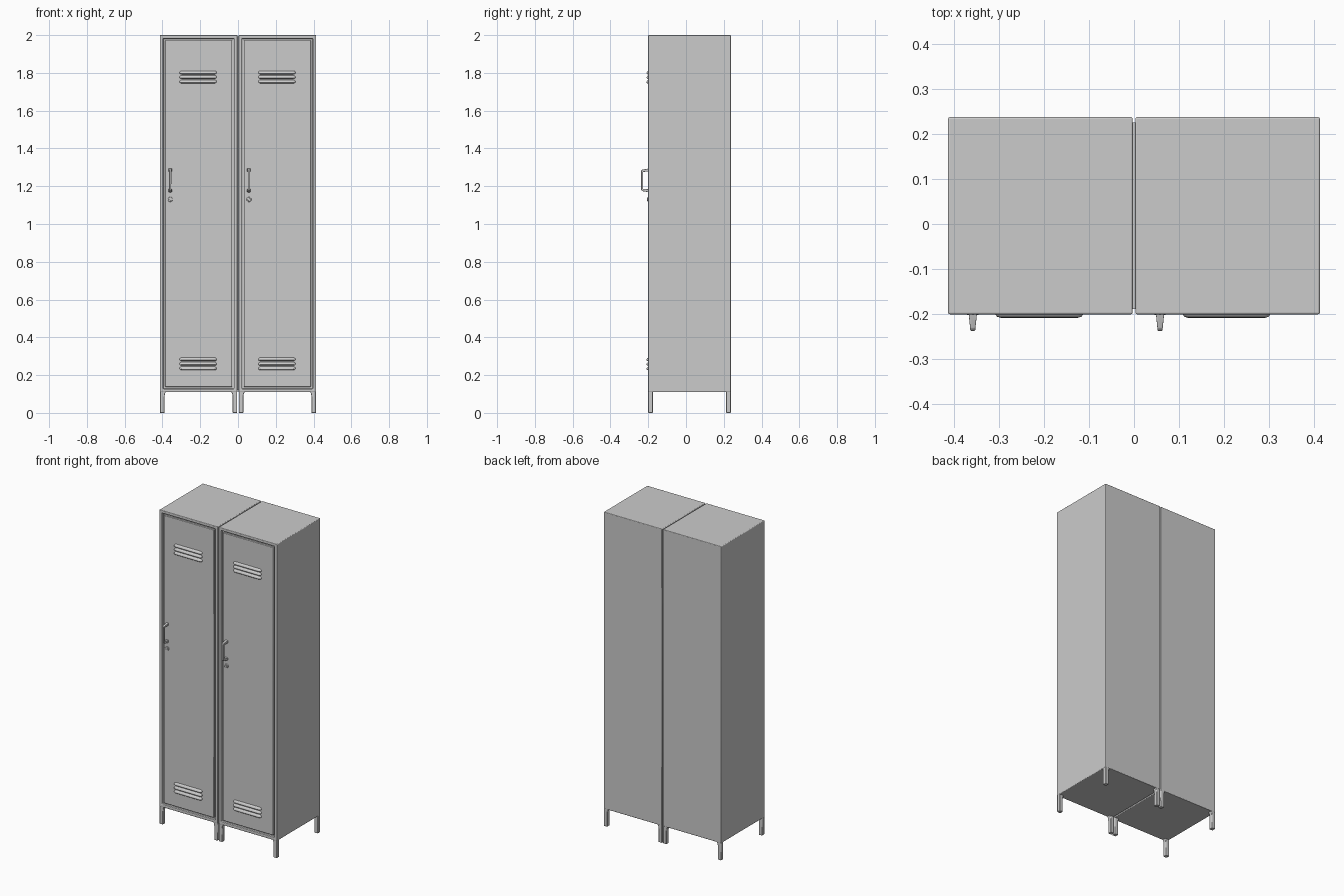
import bpy, bmesh, math
from mathutils import Vector

if "Cube" in bpy.data.objects:
    bpy.data.objects.remove(bpy.data.objects["Cube"])

FRONT, BACK = -0.201, 0.238
BOTTOM, TOP = 0.11, 2.0
WIDTH = 0.411


def finish(name, bm, bevel=0.0, segments=2):
    bmesh.ops.recalc_face_normals(bm, faces=bm.faces)
    mesh = bpy.data.meshes.new(name)
    bm.to_mesh(mesh)
    bm.free()
    ob = bpy.data.objects.new(name, mesh)
    bpy.context.collection.objects.link(ob)
    if bevel:
        mod = ob.modifiers.new("rounded_edges", 'BEVEL')
        mod.width, mod.segments = bevel, segments
        mod.limit_method = 'ANGLE'
    bpy.ops.object.select_all(action='DESELECT')
    ob.select_set(True)
    bpy.context.view_layer.objects.active = ob
    bpy.ops.object.shade_smooth_by_angle(angle=math.radians(40))
    return ob


def box_mesh(lo, hi):
    bm = bmesh.new()
    bmesh.ops.create_cube(bm, size=1)
    lo, hi = Vector(lo), Vector(hi)
    for v in bm.verts:
        v.co = Vector([lo[i] + (v.co[i] + 0.5) * (hi[i] - lo[i]) for i in range(3)])
    return bm


def box(name, lo, hi, bevel=0.0, segments=2):
    return finish(name, box_mesh(lo, hi), bevel, segments)


def disc(name, x, z, radius, y_wall, y_front, bevel, top_ratio=1.0):
    bm = bmesh.new()
    bmesh.ops.create_cone(bm, cap_ends=True, segments=24, radius1=radius,
                          radius2=radius * top_ratio, depth=y_wall - y_front)
    for v in bm.verts:
        v.co = Vector((x + v.co.x, (y_wall + y_front) / 2 - v.co.z, z + v.co.y))
    return finish(name, bm, bevel)


def cabinet(x0):
    # Box body with the front opening sunk behind a narrow frame
    bm = box_mesh((x0, FRONT, BOTTOM), (x0 + WIDTH, BACK, TOP))
    front = min(bm.faces, key=lambda f: f.calc_center_median().y)
    bmesh.ops.inset_region(bm, faces=[front], thickness=0.025)
    hole = bmesh.ops.extrude_discrete_faces(bm, faces=[front])['faces'][0]
    for v in hole.verts:
        v.co.y += 0.016
    finish("cabinet_body", bm, 0.004, 3)


def louvre(x, z):
    # Pressed hood: slim curved cross-section with tapered ends
    profile = [(-0.196, -0.010), (-0.205, -0.009), (-0.209, -0.005),
               (-0.208, 0.001), (-0.204, 0.007), (-0.196, 0.010)]
    bm = bmesh.new()
    rings = []
    for dx, s in ((-0.098, 0.35), (-0.094, 0.8), (-0.086, 1),
                  (0.086, 1), (0.094, 0.8), (0.098, 0.35)):
        rings.append([bm.verts.new((x + dx, -0.196 + (y + 0.196) * s, z + h * s))
                      for y, h in profile])
    n = len(profile)
    for a, b in zip(rings, rings[1:]):
        for i in range(n):
            bm.faces.new((a[i], a[(i + 1) % n], b[(i + 1) % n], b[i]))
    bm.faces.new(rings[0])
    bm.faces.new(rings[-1])
    finish("louvre_slat", bm)


def handle(x):
    # Bracket-shaped pull, slimmer toward its grip
    outline = [(-0.196, 1.294), (-0.232, 1.288), (-0.238, 1.282), (-0.238, 1.180),
               (-0.232, 1.174), (-0.196, 1.168), (-0.196, 1.184), (-0.227, 1.186),
               (-0.227, 1.276), (-0.196, 1.278)]
    bm = bmesh.new()
    sides = []
    for s in (-1, 1):
        sides.append([bm.verts.new((x + s * (0.0055 + max(0, y + 0.228) * 0.13), y, z))
                      for y, z in outline])
    n = len(outline)
    for i in range(n):
        j = (i + 1) % n
        bm.faces.new((sides[0][i], sides[0][j], sides[1][j], sides[1][i]))
    for s in sides:
        bm.faces.new(s)
    finish("door_handle", bm, 0.002, 2)


def leg(x, y, toward):
    # Square leg, wider where it meets the body
    w, d = 0.024, 0.024
    bm = bmesh.new()
    rings = []
    for z, extra in ((0.0, 0), (0.085, 0), (0.100, 0.002), (0.115, 0.009)):
        xa, xb = x, x + toward[0] * (w + extra)
        ya, yb = y, y + toward[1] * d
        rings.append([bm.verts.new((px, py, z)) for px, py in
                      ((xa, ya), (xb, ya), (xb, yb), (xa, yb))])
    for a, b in zip(rings, rings[1:]):
        for i in range(4):
            j = (i + 1) % 4
            bm.faces.new((a[i], a[j], b[j], b[i]))
    bm.faces.new(rings[0])
    bm.faces.new(rings[-1])
    finish("leg", bm, 0.003, 2)


for x0 in (-0.414, 0.003):
    cabinet(x0)
    # Door panel leaves a thin groove inside the frame
    box("door", (x0 + 0.028, -0.198, 0.138),
        (x0 + WIDTH - 0.028, -0.183, 1.972), 0.003)
    for mid in (1.778, 0.26):
        for step in (-1, 0, 1):
            louvre(x0 + 0.203, mid + step * 0.024)
    hx = x0 + 0.055
    handle(hx)
    for z in (1.176, 1.286):
        disc("handle_foot", hx, z, 0.010, -0.196, -0.203, 0.001, 0.7)
    disc("lock_rim", hx, 1.13, 0.013, -0.196, -0.203, 0.002)
    disc("lock_core", hx, 1.13, 0.008, -0.200, -0.207, 0.001)
    for lx, sx in ((x0 + 0.001, 1), (x0 + WIDTH - 0.001, -1)):
        for ly, sy in ((FRONT + 0.001, 1), (BACK - 0.001, -1)):
            leg(lx, ly, (sx, sy))

# Narrow strip joining the two cabinets
box("joining_strip", (-0.005, FRONT + 0.012, BOTTOM + 0.01),
    (0.005, BACK - 0.012, TOP - 0.008))
